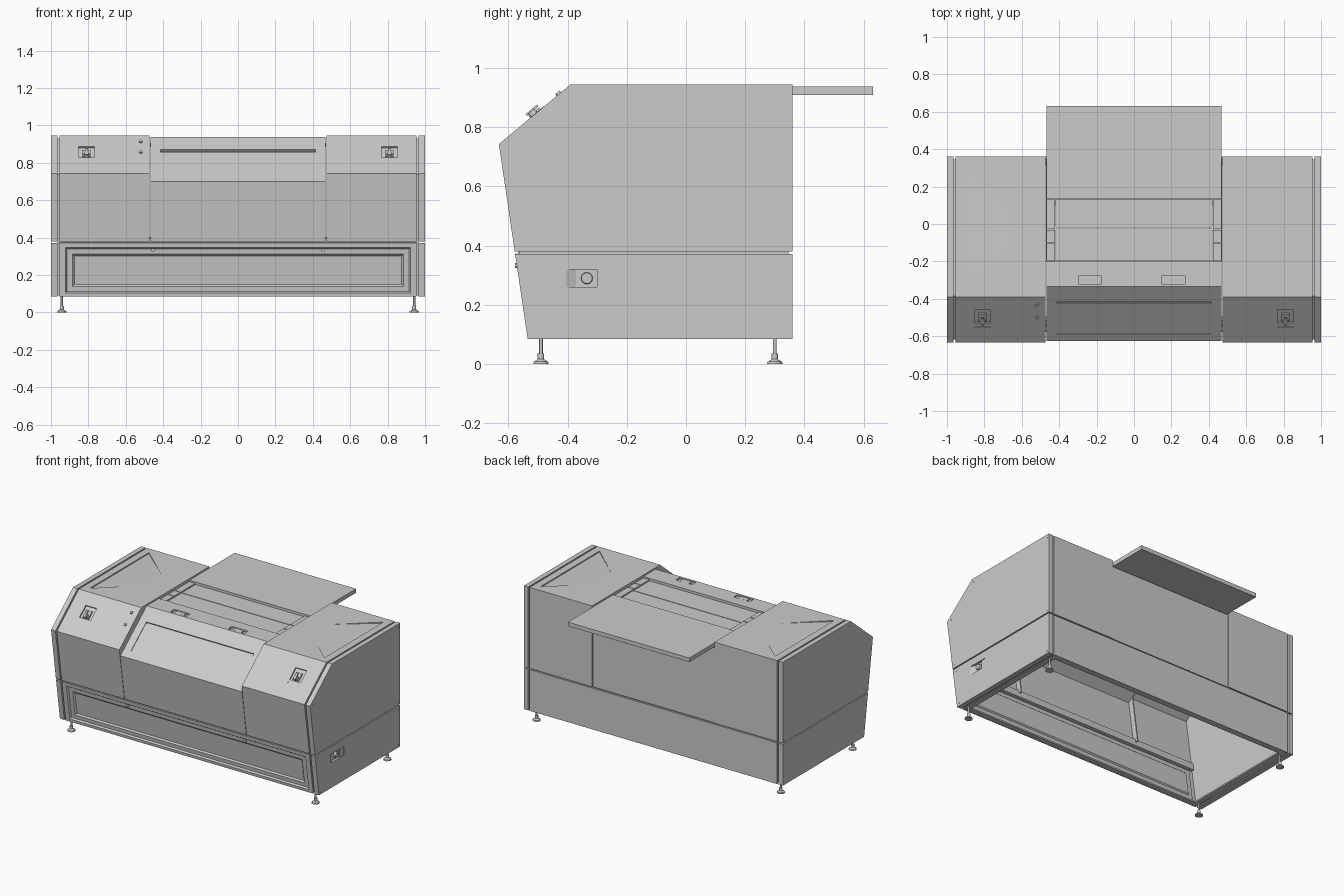
import bpy, bmesh, math
from mathutils import Matrix, Vector

if "Cube" in bpy.data.objects:
    bpy.data.objects.remove(bpy.data.objects["Cube"])


def finish(name, bm, smooth=False):
    bmesh.ops.recalc_face_normals(bm, faces=bm.faces)
    me = bpy.data.meshes.new(name)
    bm.to_mesh(me)
    bm.free()
    ob = bpy.data.objects.new(name, me)
    bpy.context.collection.objects.link(ob)
    if smooth:
        bpy.ops.object.select_all(action='DESELECT')
        ob.select_set(True)
        bpy.context.view_layer.objects.active = ob
        bpy.ops.object.shade_smooth_by_angle(angle=math.radians(35))
    return ob


def box(name, size, mat):
    bm = bmesh.new()
    bmesh.ops.create_cube(bm, size=1, matrix=mat @ Matrix.Diagonal((*size, 1)))
    return finish(name, bm)


def span(name, x, y, z):
    c = [(a + b) / 2 for a, b in (x, y, z)]
    return box(name, [abs(b - a) for a, b in (x, y, z)], Matrix.Translation(c))


def cyl(name, r1, r2, depth, mat, segs=24):
    bm = bmesh.new()
    bmesh.ops.create_cone(bm, cap_ends=True, segments=segs, radius1=r1, radius2=r2, depth=depth, matrix=mat)
    return finish(name, bm, True)


def prism(name, pts, x0, x1):
    bm = bmesh.new()
    f = bm.faces.new([bm.verts.new((x0, y, z)) for y, z in pts])
    new = bmesh.ops.extrude_face_region(bm, geom=[f])['geom']
    bmesh.ops.translate(bm, vec=(x1 - x0, 0, 0), verts=[v for v in new if isinstance(v, bmesh.types.BMVert)])
    return finish(name, bm)


def offset(path, t):
    """Shift an open (y, z) path inward by t with mitred corners."""
    p = [Vector(q) for q in path]
    n = [Vector(((b - a).y, -(b - a).x)).normalized() for a, b in zip(p, p[1:])]
    out = []
    for i, q in enumerate(p):
        a, b = n[max(i - 1, 0)], n[min(i, len(n) - 1)]
        out.append(tuple(q + (a + b) * t / (1 + a.dot(b))))
    return out


def sheet(name, path, x0, x1, t=0.015):
    return prism(name, list(path) + offset(path, t)[::-1], x0, x1)


def hull(name, pts):
    bm = bmesh.new()
    for p in pts:
        bm.verts.new(p)
    bmesh.ops.convex_hull(bm, input=bm.verts)
    return finish(name, bm)


def cut(ob, *cutters):
    for c in cutters:
        m = ob.modifiers.new('cut', 'BOOLEAN')
        m.operation, m.object, m.solver = 'DIFFERENCE', c, 'EXACT'
    dg = bpy.context.evaluated_depsgraph_get()
    me = bpy.data.meshes.new_from_object(ob.evaluated_get(dg))
    ob.modifiers.clear()
    ob.data = me
    for c in cutters:
        bpy.data.objects.remove(c)


def fy(z):
    return -0.535 - (z - 0.085) * 0.148


def at(x, y, z, rx=0.0):
    return Matrix.Translation((x, y, z)) @ Matrix.Rotation(rx, 4, 'X')


BACK = 0.36
upper = [(fy(.38), .38), (fy(.743), .743), (-.39, .945), (BACK, .945), (BACK, .38)]
lower = [(fy(.085), .085), (fy(.372), .372), (BACK, .372), (BACK, .085)]
full = [(fy(.09), .09), upper[1], upper[2], upper[3], (BACK, .09)]
side_a = math.atan2(.202, -.39 - fy(.743))


def slope(x, z):
    """Frame on the sloping control face of the side covers."""
    return at(x, fy(.743) + (z - .743) / math.tan(side_a), z, side_a)


for s, side in ((-1, 'left'), (1, 'right')):
    # end panels, with the recessed end frame behind them
    prism(side + '_upper_end_panel', upper, s * .965, s * .999)
    low = prism(side + '_lower_end_panel', lower, s * .965, s * .999)
    prism(side + '_end_frame', offset(full, .014), s * .945, s * .966)
    for i, (y, z) in enumerate([(-.595, .74), (-.375, .92), (.342, .925), (.342, .397), (-.558, .405),
                                (-.547, .348), (-.517, .104), (.342, .348), (.342, .106)]):
        cyl(f'{side}_panel_screw_{i}', .005, .005, .004,
            Matrix.Translation((s * .998, y, z)) @ Matrix.Rotation(math.pi / 2, 4, 'Y'), 10)

    # folded side cover with tapering top dent and latch pocket
    cover = sheet(side + '_cover', upper, s * .472, s * .955)
    dent = hull('dent_cutter', [(s * x, y, z) for x, ys, zb in ((.905, (-.34, .31), .937), (.62, (-.08, .06), .946))
                                for y in ys for z in (zb, .97)])
    pocket = box('pocket_cutter', (.085, .12, .02), slope(s * .81, .848))
    cut(cover, dent, pocket)
    sheet(side + '_cover_inner_flange', upper, s * .472, s * .480, .05)

    # latch
    m = slope(s * .81, .848)
    box(side + '_latch_base', (.045, .055, .012), m @ Matrix.Translation((0, .005, -.005)))
    cyl(side + '_latch_knob', .017, .014, .022, m @ Matrix.Translation((0, -.01, .004)))
    box(side + '_latch_lever', (.014, .05, .008), m @ Matrix.Translation((0, -.005, .016)))
    box(side + '_latch_lip', (.085, .03, .006), m @ Matrix.Translation((0, -.045, -.004)))

    # handle pocket on the right end only
    if s > 0:
        cut(low, span('handle_cutter', (.984, 1.02), (-.405, -.26), (.26, .32)))
        hull('end_handle_ramp', [(x, y, z) for z in (.26, .32)
                                 for x, y in ((.983, -.405), (.998, -.405), (.983, -.37))])
        span('end_handle_plate', (.983, .994), (-.30, -.26), (.26, .32))
        cyl('end_handle_knob', .02, .018, .016,
            Matrix.Translation((.991, -.335, .29)) @ Matrix.Rotation(math.pi / 2, 4, 'Y'))

    # bed rails made of three blocks
    for i, (a, b) in enumerate(((-.198, -.105), (-.1, -.033), (-.028, .13))):
        span(f'{side}_bed_rail_{i}', (s * .422, s * .468), (a, b), (.905, .928))
    span(side + '_rail_support', (s * .425, s * .47), (-.2, .35), (.885, .907))

    # bottom flange, levelling feet
    span(side + '_bottom_flange', (s * .915, s * .95), (-.52, .345), (.087, .097))
    for y, end in ((-.49, 'front'), (.30, 'back')):
        n = f'{end}_{side}_foot'
        cyl(n + '_pad', .026, .024, .008, at(s * .942, y, .004))
        cyl(n + '_cone', .022, .011, .008, at(s * .942, y, .012))
        cyl(n + '_nut', .011, .011, .02, at(s * .942, y, .025), 12)
        cyl(n + '_stem', .006, .006, .07, at(s * .942, y, .065), 16)

    # small front catches under the centre cover edges
    cyl(side + '_front_catch', .009, .009, .012, at(s * .455, fy(.333), .333, math.pi / 2), 16)

# push buttons on the left control face
for i, z in enumerate((.855, .912)):
    cyl(f'button_{i}', .010, .009, .016, slope(-.52, z), 16)

# centre front cover with window recess, finger slot and two grips
pts = [(fy(.38), .38), (fy(.70), .70), (-.335, .937), (-.2, .937), (-.2, .89)]
centre = sheet('centre_front_cover', pts, -.469, .469)
ca = math.atan2(.237, -.335 - fy(.70))


def cslope(z):
    return at(0, fy(.70) + (z - .70) / math.tan(ca), z, ca)


cut(centre, box('window_cutter', (.83, .22, .008), cslope(.80)),
    box('slot_cutter', (.83, .014, .022), cslope(.866)),
    *[span('grip_cutter', (x - .062, x + .062), (-.32, -.277), (.927, .95)) for x in (-.235, .21)])
for x, side in ((-.235, 'left'), (.21, 'right')):
    span(side + '_grip_bar', (x - .035, x + .035), (-.316, -.281), (.925, .935))

# centre back cover and bed slats under the slid-back lid
sheet('centre_back_cover', [(.10, .903), (.356, .903), (.356, .38)], -.469, .469)
span('bed_front_slat', (-.42, .42), (-.199, -.023), (.905, .92))
span('bed_back_slat', (-.42, .42), (-.018, .132), (.905, .92))
span('sliding_lid', (-.468, .468), (.133, .632), (.909, .937))

# lower front panel: frame with a bevelled recess
bm = bmesh.new()
rings = []
for hx, z0, z1, d in ((.955, .085, .372, 0), (.922, .105, .347, 0), (.914, .113, .339, .012),
                      (.885, .14, .312, .012), (.875, .15, .302, .022)):
    rings.append([bm.verts.new((x, fy(z) + d, z)) for x, z in ((-hx, z0), (hx, z0), (hx, z1), (-hx, z1))])
for a, b in zip(rings, rings[1:]):
    for i in range(4):
        bm.faces.new((a[i], a[i - 3], b[i - 3], b[i]))
bm.faces.new(rings[-1])
panel = finish('lower_front_panel', bm)
sol = panel.modifiers.new('thickness', 'SOLIDIFY')
sol.thickness = .008
sol.offset = -1

# lower back panel, bottom flanges and strips behind the waist seam
span('lower_back_panel', (-.955, .955), (.348, BACK), (.085, .372))
span('front_bottom_flange', (-.95, .95), (-.53, -.495), (.087, .097))
span('back_bottom_flange', (-.95, .95), (.315, .35), (.087, .097))
sheet('front_waist_strip', offset([(fy(.35), .35), (fy(.40), .40)], .012), -.95, .95, .02)
span('back_waist_strip', (-.95, .95), (.325, .347), (.35, .40))
